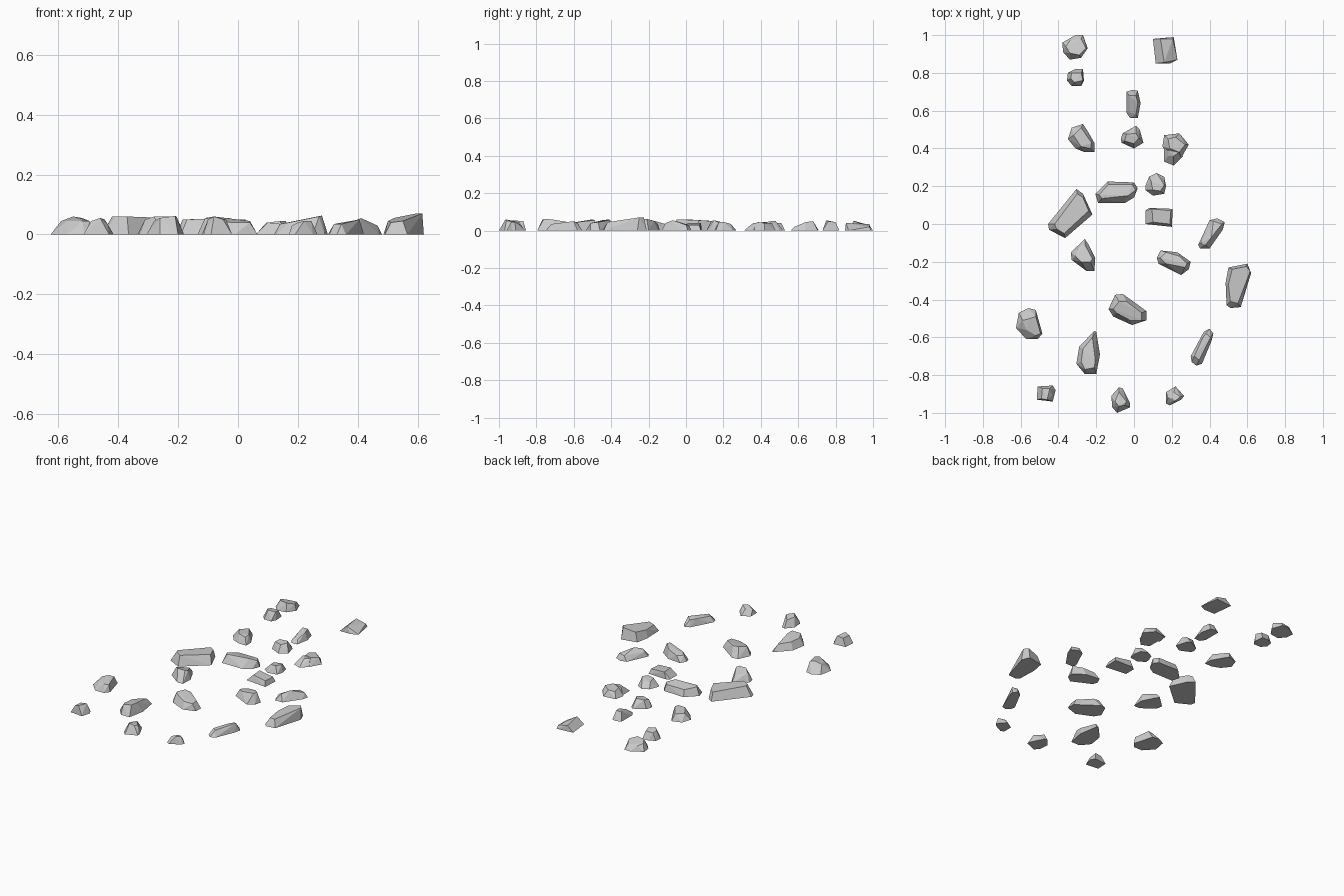
import bpy, bmesh, math


def rock(name, ground, crown):
    """Faceted stone: hull of a ground outline (x, y) and raised crown points (x, y, z), in hundredths."""
    bm = bmesh.new()
    for p in ground:
        bm.verts.new((p[0] / 100, p[1] / 100, 0))
    for p in crown:
        bm.verts.new([c / 100 for c in p])
    hull = bmesh.ops.convex_hull(bm, input=bm.verts[:])
    spare = {v for v in hull["geom_interior"] + hull["geom_unused"]
             if isinstance(v, bmesh.types.BMVert)}
    bmesh.ops.delete(bm, geom=list(spare), context='VERTS')
    bmesh.ops.dissolve_limit(bm, angle_limit=math.radians(6), verts=bm.verts[:], edges=bm.edges[:])
    bmesh.ops.recalc_face_normals(bm, faces=bm.faces[:])
    mesh = bpy.data.meshes.new(name)
    bm.to_mesh(mesh)
    bm.free()
    bpy.context.collection.objects.link(bpy.data.objects.new(name, mesh))


# Back group
rock("back_left_stone",
     [(-38, 96), (-31, 100), (-27, 100), (-24.5, 93), (-28, 88), (-34, 87), (-37.5, 91)],
     [(-34, 97, 3), (-28, 98, 3), (-25.5, 93, 4), (-29, 89.5, 5), (-34, 90.5, 5), (-36, 94, 4)])
rock("back_left_pebble",
     [(-35, 80), (-31, 82), (-27, 82), (-26.5, 76), (-28, 73), (-33, 73), (-35.5, 76)],
     [(-33, 80, 4.5), (-28, 80, 4.5), (-27, 76, 5), (-31.5, 75, 5.5), (-33.5, 77, 5)])
rock("back_right_slab",
     [(10, 98), (21, 99), (23, 87), (19, 85), (11.5, 85)],
     [(14, 98, 3.5), (16, 85.5, 4), (20.5, 98, 2)])
rock("back_middle_wedge",
     [(-4, 70), (-1, 71), (2, 70.5), (3.5, 64), (2, 56), (-2, 56), (-4, 59)],
     [(-2.5, 68, 5), (1, 68, 5), (2, 64, 4.5), (1, 58, 2), (-2, 59, 2)])
rock("left_block",
     [(-35, 45), (-33, 51), (-27, 53), (-25, 50), (-21, 43), (-21, 38), (-26, 38), (-31, 40)],
     [(-32, 47, 4), (-28, 51, 4), (-22.5, 43, 4.5), (-23, 40, 4), (-28, 41, 4.5)])
rock("centre_pebble",
     [(-7, 45), (-6, 48), (1, 52), (3, 50), (5, 43), (0, 40), (-6.5, 43)],
     [(-4, 47.5, 5), (1, 48, 5), (2.5, 45.5, 5), (0, 42.5, 4.5), (-5, 44, 4.5)])
# Jagged stone made of two joined lobes
rock("jagged_stone_back_lobe",
     [(15, 41), (16, 47), (18, 47), (24, 48), (29, 42), (25, 35), (18, 37)],
     [(18, 45, 3.5), (22, 46, 4), (27, 42, 4), (24, 38, 4.5), (19, 40, 4)])
rock("jagged_stone_front_lobe",
     [(16, 40), (16, 33), (19.5, 32), (21, 31), (21, 34), (26, 36), (24, 40)],
     [(18, 39, 4), (18, 36, 3), (21, 36, 4), (24, 38, 4)])

# Middle group
rock("middle_long_stone",
     [(-20.5, 16), (-19, 11), (-5, 11), (0, 14), (2, 19), (0, 22), (-14, 22.5)],
     [(-18.5, 15.5, 5), (-13.5, 21, 4), (-1, 21, 4), (1, 18, 4), (-3, 15, 5.5), (-17, 13.5, 5)])
rock("middle_pebble",
     [(6, 20), (8, 25), (12, 27), (16, 25), (17, 20), (16, 16), (10, 15), (6, 18)],
     [(9, 22.5, 3.5), (14, 24, 3.5), (16, 20.5, 4.5), (14, 17.5, 4.5), (10, 18, 4)])
rock("middle_slab",
     [(6, 7), (8, 8.5), (20.5, 8), (20, -1.5), (6, 0)],
     [(9.5, 8, 4), (10, 1, 4), (19.5, 7, 3), (19, 0, 3)])
rock("left_boulder",
     [(-45.5, 0), (-30.5, 18.5), (-27, 16), (-22, 5), (-36.5, -7.5), (-45, -3)],
     [(-42, 0, 6), (-30, 16, 5), (-27, 14, 5), (-24, 7, 5.5), (-37, -5, 6), (-41, -2.5, 6)])
rock("left_wedge",
     [(-33.5, -15), (-26, -8), (-24, -11), (-20.5, -18), (-21, -25), (-25, -25), (-33, -19)],
     [(-30, -13.5, 3.5), (-26, -11, 3.5), (-22, -18.5, 5.5), (-23, -20, 6), (-28, -20, 6), (-31, -17, 5)])
rock("right_long_stone",
     [(12, -18), (14, -14), (23, -15), (30, -20), (29, -24), (25, -27), (13, -21)],
     [(14, -18, 3.5), (17, -15, 3.5), (24, -17, 5), (28, -21, 6.3), (27, -23, 6), (17, -21, 4)])
rock("right_narrow_stone",
     [(34, -11), (40, 2), (44, 3), (48, 1), (47, -3), (40, -13), (35, -13)],
     [(35.5, -10, 3), (38, -11, 4), (41, -7, 5.5), (46.5, 0, 3), (42, 1.5, 3)])

# Front group
rock("right_tall_wedge",
     [(48.5, -31), (49, -43), (51, -44.5), (56.5, -44), (62, -26), (60, -21), (50, -23)],
     [(51, -41, 4), (55, -42, 4.5), (61.5, -25, 7), (59.5, -22.5, 7), (52, -24, 5.5), (50, -32, 4.5)])
rock("front_middle_stone",
     [(-13.5, -45), (-10, -37.5), (-6, -37), (6.5, -46), (6.5, -51), (-1, -53.5), (-11, -49)],
     [(-11, -45, 5.5), (-8, -41, 6), (-4, -41, 5.5), (4, -47, 4.5), (4, -51, 4), (-2, -51, 4), (-9.5, -47, 5)])
rock("far_left_stone",
     [(-62.5, -55), (-61, -47), (-56, -44.5), (-52, -45.5), (-48.5, -58), (-51, -61), (-57, -61)],
     [(-59, -51, 4.5), (-55, -50, 6), (-52, -49, 5.5), (-49.5, -58, 4.5), (-52, -59, 4.5), (-57, -56, 4.5)])
rock("front_left_boulder",
     [(-30.5, -74), (-29, -65), (-21, -56.5), (-20, -57), (-18, -69), (-20, -79.5), (-26, -79.5)],
     [(-28, -73, 4.5), (-27, -66, 4.5), (-22, -60, 4), (-20.5, -72, 6), (-21, -76, 6.2), (-26, -77, 5.5)])
rock("front_right_narrow_stone",
     [(30, -70), (37, -57), (40, -55.5), (42, -58), (41, -62), (36, -74), (33, -75), (30.5, -73)],
     [(32, -70, 3.5), (34.5, -72, 3.5), (40.5, -60, 5), (38, -58, 4), (36, -61, 4)])
rock("front_left_pebble",
     [(-51.5, -93), (-51, -86), (-43, -85.5), (-41.5, -88), (-43, -94)],
     [(-49, -92.5, 4.5), (-48.5, -87, 4.5), (-46, -93, 5.5), (-44.5, -87, 5), (-43.5, -91, 3.5)])
rock("front_wedge",
     [(-12, -91), (-8, -86.5), (-6, -87), (-2, -95), (-2, -97), (-9, -100), (-11.5, -97)],
     [(-10, -94, 5), (-8, -89, 4.5), (-4, -94, 5), (-8, -96.5, 6), (-5, -96, 5)])
rock("front_right_pebble",
     [(17, -93), (17, -89), (22, -86), (26.5, -91), (25, -93), (19, -96), (17, -95)],
     [(20, -92, 4), (21, -89, 3.5), (24.5, -91.5, 4.5), (22, -93.5, 4.5), (18, -92, 3)])
